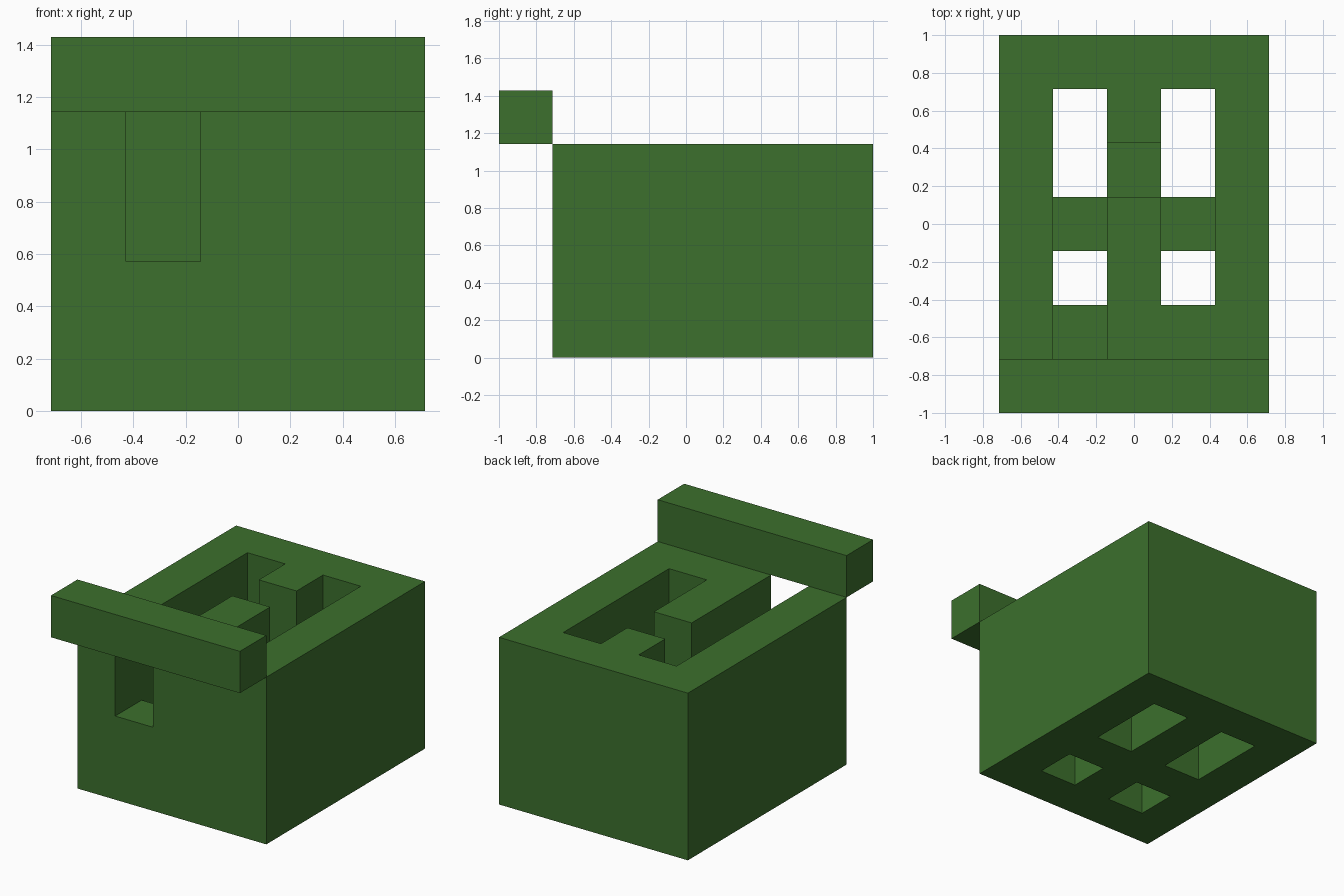
import bpy
import bmesh
from mathutils import Vector

default = bpy.data.objects.get("Cube")
if default:
    bpy.data.objects.remove(default, do_unlink=True)

U = 2 / 7  # size of one block unit

green = bpy.data.materials.new("leaf green")
green.use_nodes = True
green.diffuse_color = (0.045, 0.162, 0.026, 1)
green.node_tree.nodes["Principled BSDF"].inputs["Base Color"].default_value = green.diffuse_color


def block_object(name, plan, base, front):
    """Build a shell from a plan of column heights; rows run from back to front."""
    rows = [[int(c) for c in row] for row in reversed(plan)]
    cells = {(x, y, z) for y, row in enumerate(rows)
             for x, h in enumerate(row) for z in range(h)}
    bm = bmesh.new()
    for cell in cells:
        for axis in range(3):
            for side in (-1, 1):
                step = [0, 0, 0]
                step[axis] = side
                if tuple(c + s for c, s in zip(cell, step)) in cells:
                    continue
                # Exposed unit face on this side of the cell
                n = Vector(step)
                a = Vector([0.5 if i == (axis + 1) % 3 else 0 for i in range(3)])
                b = n.cross(a)
                mid = Vector(cell) + Vector((0.5, 0.5, 0.5)) + n / 2
                corners = (mid - a - b, mid + a - b, mid + a + b, mid - a + b)
                bm.faces.new([bm.verts.new(c) for c in corners])
    bmesh.ops.remove_doubles(bm, verts=bm.verts, dist=0.01)
    # Merge unit faces into large flat ones
    bmesh.ops.dissolve_limit(bm, angle_limit=0.01, verts=bm.verts, edges=bm.edges)
    for v in bm.verts:
        v.co = (v.co + Vector((-len(rows[0]) / 2, front, base))) * U
    bmesh.ops.recalc_face_normals(bm, faces=bm.faces)
    mesh = bpy.data.meshes.new(name)
    bm.to_mesh(mesh)
    bm.free()
    mesh.materials.append(green)
    obj = bpy.data.objects.new(name, mesh)
    bpy.context.collection.objects.link(obj)
    return obj


# Main block: shafts, low bridges, centre post, back stub and front slot
block_object("main_block", ["44444",
                            "40404",
                            "40204",
                            "42424",
                            "40404",
                            "42444"], base=0, front=-2.5)

# Bar along the upper front edge
block_object("front_bar", ["11111"], base=4, front=-3.5)
